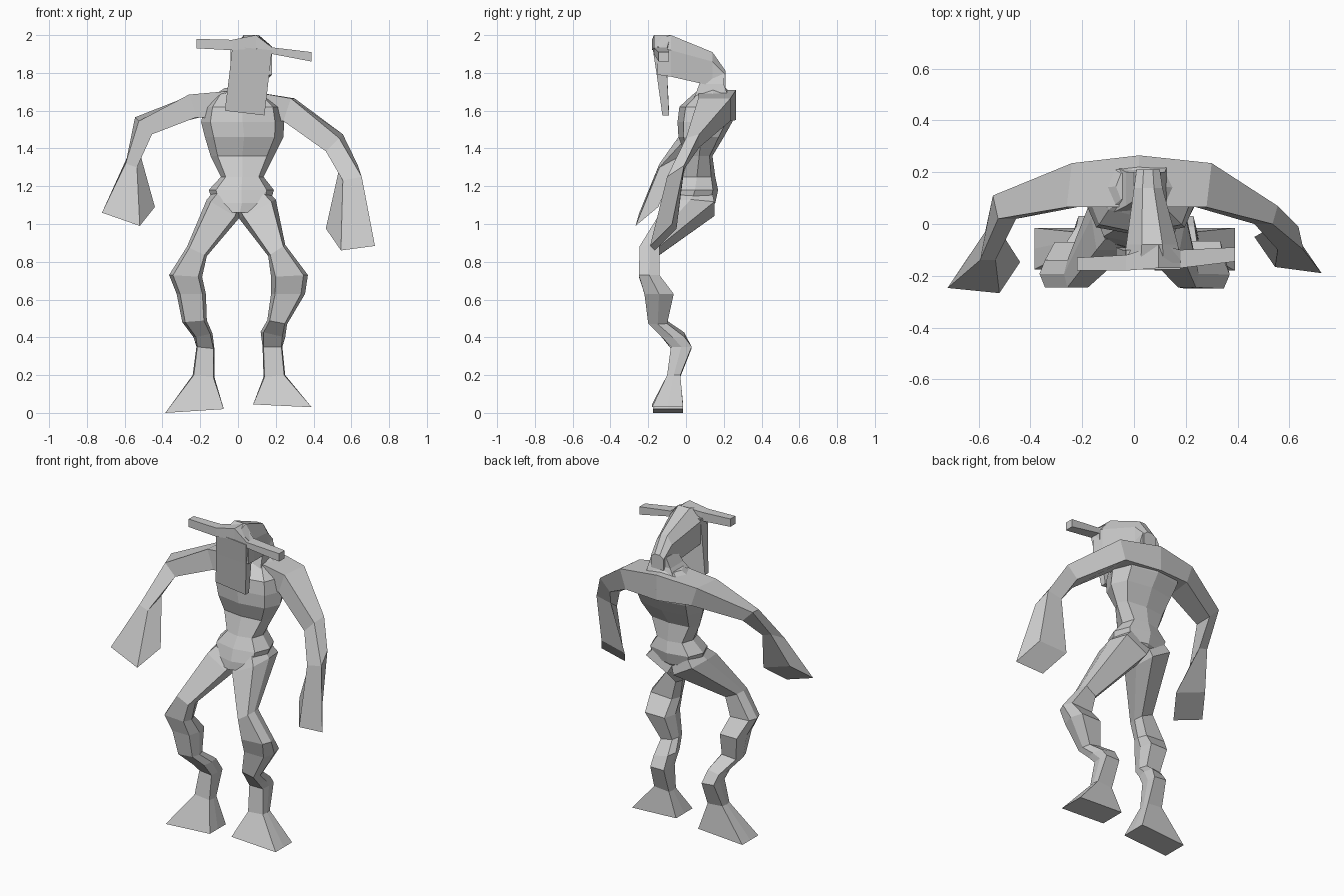
import bpy
import bmesh
from math import sin, cos, pi
from mathutils import Vector

default_cube = bpy.data.objects.get("Cube")
if default_cube:
    bpy.data.objects.remove(default_cube, do_unlink=True)

# One plain material for the whole creature
clay = bpy.data.materials.new("light_grey")
grey = (0.6, 0.6, 0.6, 1)
clay.diffuse_color = grey
clay.use_nodes = True
clay.node_tree.nodes["Principled BSDF"].inputs["Base Color"].default_value = grey


# Cross-section helpers: each returns a closed ring of points
def level_quad(x_out, x_in, y_front, y_back, z_out, z_in):
    return [Vector((x_out, y_front, z_out)), Vector((x_in, y_front, z_in)),
            Vector((x_in, y_back, z_in)), Vector((x_out, y_back, z_out))]


def leg_hexagon(x_out, x_in, y_front, y_back, z_out, z_in, inset=.12):
    outer, inner = Vector((x_out, 0, z_out)), Vector((x_in, 0, z_in))
    front, back = Vector((0, y_front, 0)), Vector((0, y_back, 0))
    middle = (front + back) / 2
    near_outer, near_inner = outer.lerp(inner, inset), inner.lerp(outer, inset)
    return [near_outer + front, near_inner + front, inner + middle,
            near_inner + back, near_outer + back, outer + middle]


def level_octagon(x_min, x_max, y_front, y_back, z):
    centre = Vector(((x_min + x_max) / 2, (y_front + y_back) / 2, z))
    half_x, half_y = (x_max - x_min) / 2, (y_back - y_front) / 2
    ring = []
    for step in range(8):
        angle = step * pi / 4
        bulge = 1.1 if step % 2 else 1
        ring.append(centre + Vector((half_x * cos(angle), half_y * sin(angle), 0)) * bulge)
    return ring


def side_quad(x, y_front, y_back, z_low, z_high):
    return [Vector((x, y_front, z_low)), Vector((x, y_back, z_low)),
            Vector((x, y_back, z_high)), Vector((x, y_front, z_high))]


def roofed_section(y, x_min, x_max, z_low, z_high, roof):
    strip = (x_max - x_min) * .3
    return [Vector((x_min, y, z_low)), Vector((x_max, y, z_low)),
            Vector((x_max, y, z_high - roof)), Vector((x_max - strip, y, z_high)),
            Vector((x_min + strip, y, z_high)), Vector((x_min, y, z_high - roof))]


def slanted_quad(centre, outward, backward):
    centre, u, v = Vector(centre), Vector(outward), Vector(backward)
    return [centre - u - v, centre + u - v, centre + u + v, centre - u + v]


def loft(name, rings):
    """Skin a series of matching rings and cap both ends."""
    bm = bmesh.new()
    loops = [[bm.verts.new(point) for point in ring] for ring in rings]
    for lower, upper in zip(loops, loops[1:]):
        count = len(lower)
        for i in range(count):
            j = (i + 1) % count
            bm.faces.new((lower[i], lower[j], upper[j], upper[i]))
    bm.faces.new(loops[0])
    bm.faces.new(loops[-1])
    bmesh.ops.recalc_face_normals(bm, faces=bm.faces)
    mesh = bpy.data.meshes.new(name)
    bm.to_mesh(mesh)
    bm.free()
    mesh.materials.append(clay)
    part = bpy.data.objects.new(name, mesh)
    bpy.context.collection.objects.link(part)


# Torso: pelvis, pinched waist, chest and hunched back
loft("torso", [level_octagon(*row) for row in (
    (-.07, .09, -.11, .1, 1.06),
    (-.13, .17, -.1, .155, 1.11),
    (-.155, .19, -.075, .17, 1.18),
    (-.09, .135, -.04, .155, 1.25),
    (-.145, .19, 0, .14, 1.36),
    (-.175, .24, -.04, .2, 1.46),
    (-.195, .245, -.045, .245, 1.54),
    (-.18, .23, -.035, .265, 1.62),
    (-.13, .16, .03, .25, 1.68),
    (-.07, .11, .08, .21, 1.72),
)])

# Neck rising into the back of the skull
loft("neck", [level_quad(*row) for row in (
    (-.09, .13, .04, .23, 1.66, 1.66),
    (-.03, .12, .07, .2, 1.74, 1.74),
    (0, .1, .09, .2, 1.8, 1.8),
)])

# Skull, widening toward the brow
loft("skull", [roofed_section(*row) for row in (
    (-.15, -.04, .18, 1.79, 1.98, .04),
    (-.08, -.03, .17, 1.78, 2, .08),
    (.14, 0, .11, 1.73, 1.91, .05),
    (.21, .01, .1, 1.72, 1.81, .02),
)])

# Long flat face hanging below the brow
loft("face_plate", [level_quad(*row) for row in (
    (-.03, .18, -.175, -.1, 1.94, 1.92),
    (-.045, .165, -.155, -.1, 1.8, 1.79),
    (-.07, .14, -.125, -.09, 1.6, 1.575),
)])

# Horn bar sweeping across the brow
loft("horns", [side_quad(*row) for row in (
    (-.22, -.18, -.13, 1.93, 1.98),
    (-.03, -.18, -.12, 1.92, 1.975),
    (.095, -.17, -.08, 1.93, 2),
    (.18, -.17, -.1, 1.9, 1.935),
    (.39, -.145, -.09, 1.86, 1.91),
)])

# Arms in one sweep across the shoulders, from right hand to left hand
loft("arms_and_shoulders", [slanted_quad(*row) for row in (
    ((-.58, -.197, 1.075), (-.1, .01, .035), (.04, .06, .05)),
    ((-.555, -.085, 1.34), (-.03, 0, .01), (.01, .055, .03)),
    ((-.5, .065, 1.52), (-.035, 0, .035), (-.01, .045, .01)),
    ((-.23, .15, 1.625), (-.02, 0, .06), (.01, .085, 0)),
    ((.02, .165, 1.63), (0, 0, .08), (0, .1, 0)),
    ((.27, .15, 1.605), (.02, 0, .06), (.01, .085, 0)),
    ((.51, .035, 1.43), (.035, 0, .035), (.01, .035, .01)),
    ((.595, -.055, 1.27), (.05, 0, .01), (-.01, .045, .03)),
    ((.595, -.12, .93), (.09, -.012, .012), (-.04, .058, .058)),
)])

# Legs: hip, thigh, knee, calf, shin, ankle, flared foot
loft("right_leg", [leg_hexagon(*row) for row in (
    (-.13, .02, -.06, .14, 1.17, 1.08),
    (-.165, .005, -.1, .15, 1.13, 1.03),
    (-.27, -.165, -.245, -.14, .88, .83),
    (-.365, -.19, -.245, -.14, .73, .72),
    (-.325, -.17, -.22, -.07, .63, .63),
    (-.295, -.165, -.2, -.1, .48, .49),
    (-.235, -.135, -.13, -.01, .4, .42),
    (-.22, -.125, -.08, .03, .35, .34, .05),
    (-.24, -.125, -.1, -.03, .2, .19, .05),
    (-.385, -.075, -.175, -.015, 0, .02, 0),
)])
loft("left_leg", [leg_hexagon(*row) for row in (
    (.16, -.02, -.06, .14, 1.17, 1.08),
    (.2, .005, -.1, .15, 1.13, 1.03),
    (.25, .16, -.245, -.14, .89, .83),
    (.37, .175, -.25, -.14, .73, .72),
    (.355, .175, -.22, -.065, .63, .63),
    (.26, .155, -.2, -.1, .47, .49),
    (.25, .12, -.13, -.01, .4, .43),
    (.235, .13, -.08, .03, .35, .35, .05),
    (.25, .135, -.1, -.03, .2, .19, .05),
    (.39, .08, -.18, -.015, .03, .045, 0),
)])
